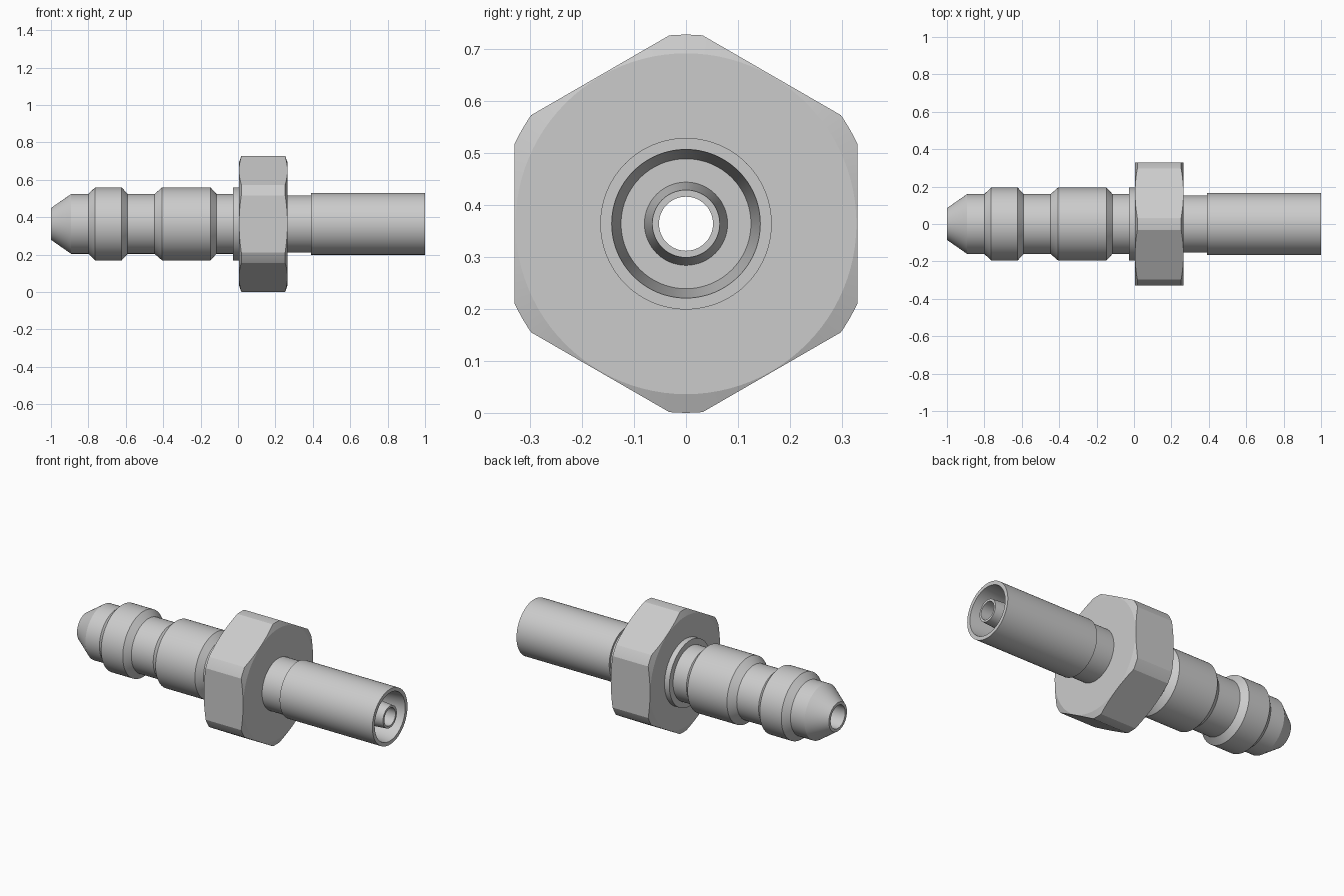
import bpy
import bmesh
import math
from mathutils import Vector

SEGMENTS = 96
AXIS_Z = 0.364      # height of the turning axis
HEX_FLAT = 0.33     # axis to each flat of the nut

cube = bpy.data.objects.get("Cube")
if cube:
    bpy.data.objects.remove(cube, do_unlink=True)

steel = bpy.data.materials.new("light_grey_metal")
steel.use_nodes = True
grey = (0.6, 0.6, 0.6, 1)
steel.diffuse_color = grey
steel.node_tree.nodes["Principled BSDF"].inputs["Base Color"].default_value = grey


def turned(profile):
    """Spin a closed (x, radius) profile around the x axis."""
    bm = bmesh.new()
    verts = [bm.verts.new((x, 0, r)) for x, r in profile]
    edges = [bm.edges.new((v, verts[i - 1])) for i, v in enumerate(verts)]
    bmesh.ops.spin(bm, geom=verts + edges, cent=(0, 0, 0), axis=(1, 0, 0),
                   angle=math.tau, steps=SEGMENTS)
    bmesh.ops.remove_doubles(bm, verts=bm.verts[:], dist=0.0002)
    return bm


def finish(bm, name):
    bmesh.ops.recalc_face_normals(bm, faces=bm.faces[:])
    mesh = bpy.data.meshes.new(name)
    bm.to_mesh(mesh)
    bm.free()
    mesh.materials.append(steel)
    obj = bpy.data.objects.new(name, mesh)
    obj.location.z = AXIS_Z
    bpy.context.collection.objects.link(obj)
    bpy.ops.object.select_all(action="DESELECT")
    obj.select_set(True)
    bpy.context.view_layer.objects.active = obj
    bpy.ops.object.shade_smooth_by_angle(angle=math.radians(15))


# Hollow stem: tapered tip, two ribs, collar, neck and tube
outside = [
    (-1, 0.085), (-0.892, 0.16), (-0.8, 0.16),
    (-0.764, 0.195), (-0.622, 0.195), (-0.59, 0.16),
    (-0.446, 0.16), (-0.406, 0.195), (-0.147, 0.195), (-0.115, 0.16),
    (-0.027, 0.16), (-0.027, 0.195), (0.05, 0.195), (0.05, 0.152),
    (0.39, 0.152), (0.39, 0.165), (1, 0.165),
]
# Flared socket with a tapered inner nozzle, then the bore back to the tip
inside = [
    (1, 0.143), (0.8, 0.125), (0.8, 0.08), (1, 0.065),
    (1, 0.052), (0, 0.052), (0, 0.068), (-1, 0.068),
]
finish(turned(outside + inside), "stem")

# Hex nut: chamfered disc with six flats cut into it
nut = turned([
    (0.005, 0.11), (0.005, 0.328), (0.018, 0.364),
    (0.252, 0.364), (0.265, 0.328), (0.265, 0.11),
])
for i in range(6):
    a = math.radians(60 * i)
    normal = Vector((0, math.cos(a), math.sin(a)))
    cut = bmesh.ops.bisect_plane(
        nut, geom=nut.verts[:] + nut.edges[:] + nut.faces[:],
        plane_co=normal * HEX_FLAT, plane_no=normal, clear_outer=True)
    rim = [e for e in cut["geom_cut"] if isinstance(e, bmesh.types.BMEdge)]
    bmesh.ops.edgeloop_fill(nut, edges=rim)
finish(nut, "hex_nut")
